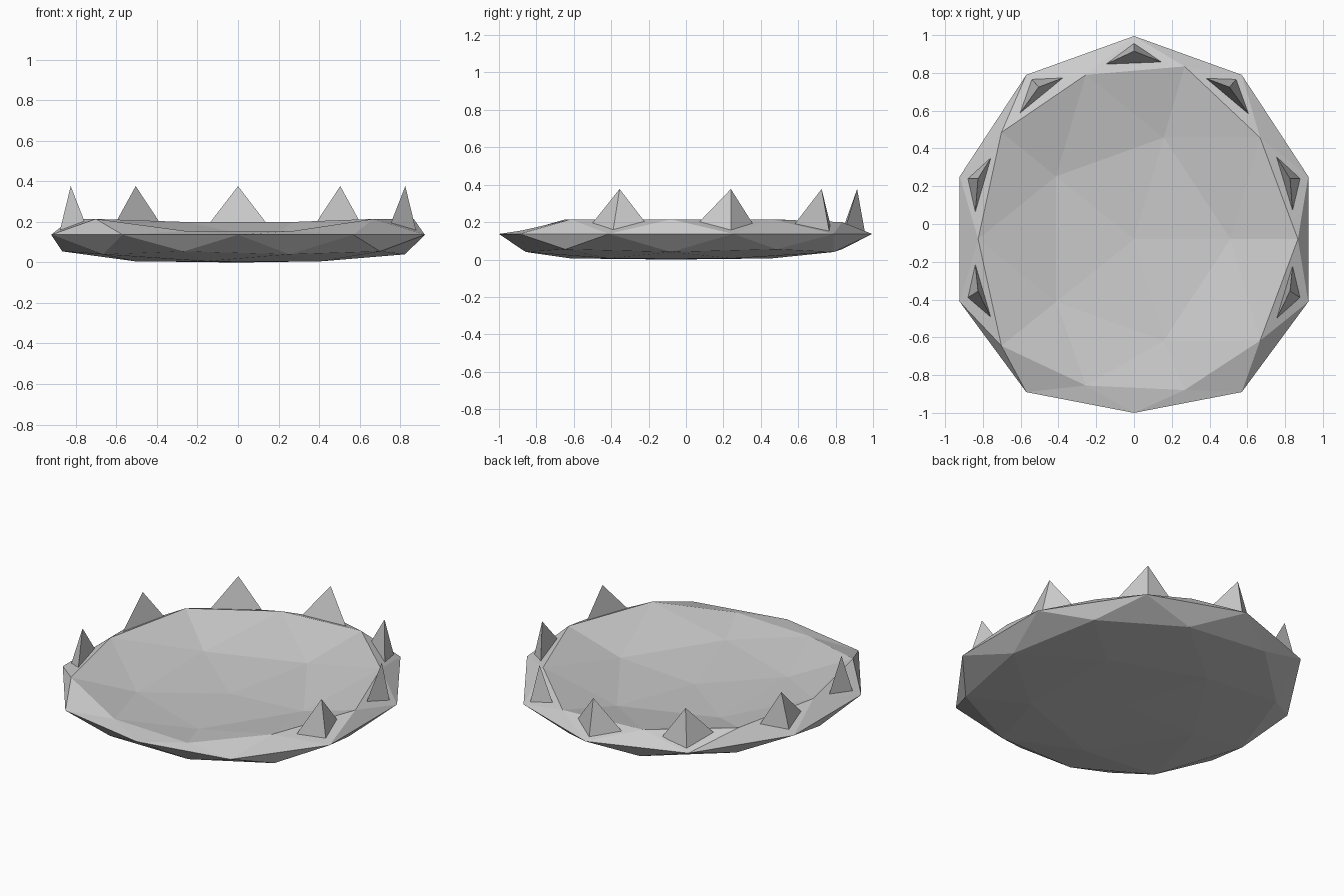
import bpy, bmesh
from mathutils import Vector

cube = bpy.data.objects.get("Cube")
if cube:
    bpy.data.objects.remove(cube, do_unlink=True)

grey = bpy.data.materials.new("stone_grey")
grey.use_nodes = True
colour = (0.6, 0.6, 0.6, 1)
grey.diffuse_color = colour
grey.node_tree.nodes["Principled BSDF"].inputs["Base Color"].default_value = colour


def add_object(name, bm):
    bmesh.ops.recalc_face_normals(bm, faces=bm.faces)
    mesh = bpy.data.meshes.new(name)
    bm.to_mesh(mesh)
    bm.free()
    mesh.materials.append(grey)
    obj = bpy.data.objects.new(name, mesh)
    bpy.context.collection.objects.link(obj)
    return obj


def shape_height(v):
    """Flat underside, raised rim that drops at the front, dished middle."""
    if v.z > 0.95:
        return 0.085
    if v.z > 0.7:
        return 0.112
    if v.z > 0.2:
        if v.y < -0.7:
            return 0.155
        if v.y > 0.7:
            return 0.2
        return 0.215
    if v.z < -0.95:
        return 0.0
    return max(0.006, 0.137 + 0.184 * v.z)


def shape_depth(v):
    """Stretched along y, with a blunter front end."""
    if v.y < -0.7:
        rim_shift = 0.035 if abs(v.z) > 0.2 else 0
        return -0.89 + 0.576 * (v.y + 0.809) + rim_shift
    return 1.075 * v.y - 0.08


# Shallow faceted bowl
bm = bmesh.new()
bmesh.ops.create_icosphere(bm, subdivisions=2, radius=1)
for vert in bm.verts:
    co = vert.co.copy()
    vert.co = (0.97 * co.x, shape_depth(co), shape_height(co))
add_object("dished_body", bm)


# Three-sided rim spikes: two inner corners, outer corner, tip
def add_spike(name, inner_a, inner_b, outer, tip, side=1):
    bm = bmesh.new()
    apex = Vector((*tip, 0.377))
    corners = [Vector((*inner_a, 0.195)), Vector((*inner_b, 0.195)), Vector((*outer, 0.155))]
    points = [apex] + [apex + (c - apex) * 1.06 for c in corners]
    verts = [bm.verts.new((p.x * side, p.y, p.z)) for p in points]
    for face in ((0, 1, 2), (0, 2, 3), (0, 3, 1), (1, 3, 2)):
        bm.faces.new([verts[i] for i in face])
    add_object(name, bm)


add_spike("back_spike", (-0.14, 0.85), (0.14, 0.86), (0, 0.955), (0, 0.915))
for side, label in ((1, "left"), (-1, "right")):
    add_spike(label + "_corner_spike", (0.385, 0.77), (0.605, 0.585), (0.54, 0.765), (0.505, 0.725), side)
    add_spike(label + "_middle_spike", (0.755, 0.355), (0.84, 0.065), (0.88, 0.24), (0.826, 0.24), side)
    add_spike(label + "_front_spike", (0.84, -0.215), (0.755, -0.5), (0.88, -0.39), (0.826, -0.355), side)
